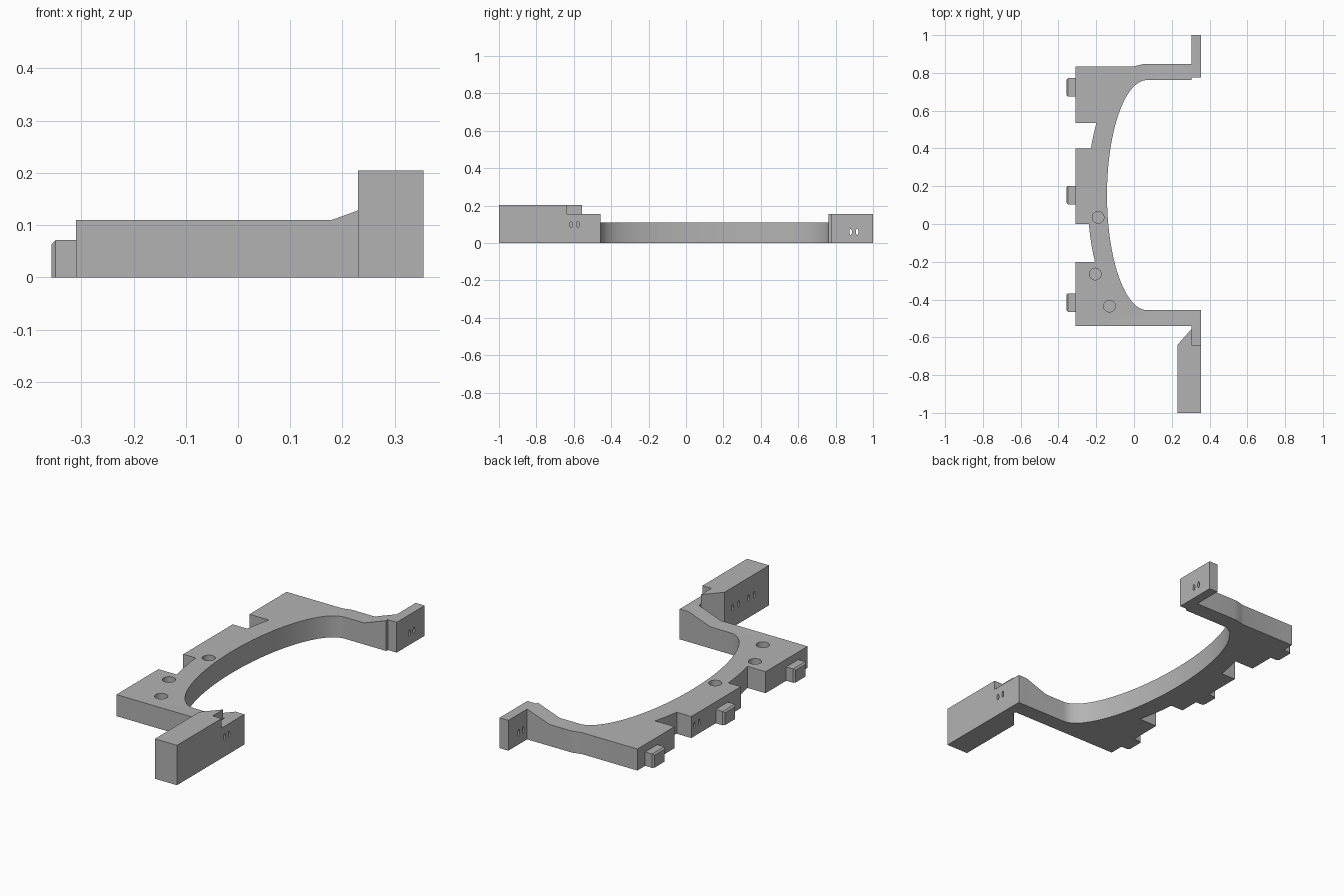
import bpy, bmesh, math
from mathutils import Matrix

if "Cube" in bpy.data.objects:
    bpy.data.objects.remove(bpy.data.objects["Cube"])

grey = bpy.data.materials.new("plain grey")
grey.diffuse_color = (0.45, 0.45, 0.45, 1)
grey.use_nodes = True
grey.node_tree.nodes["Principled BSDF"].inputs["Base Color"].default_value = grey.diffuse_color


def prism(name, pts, lo, hi, axis="z"):
    """Extrude a closed profile: (x, y) along z, (x, z) along y, or (y, z) along x."""
    place = {"z": lambda a, b, h: (a, b, h),
             "y": lambda a, b, h: (a, h, b),
             "x": lambda a, b, h: (h, a, b)}[axis]
    bm = bmesh.new()
    low = [bm.verts.new(place(a, b, lo)) for a, b in pts]
    high = [bm.verts.new(place(a, b, hi)) for a, b in pts]
    bm.faces.new(low)
    bm.faces.new(high)
    n = len(pts)
    for i in range(n):
        j = (i + 1) % n
        bm.faces.new((low[i], low[j], high[j], high[i]))
    bmesh.ops.recalc_face_normals(bm, faces=bm.faces)
    me = bpy.data.meshes.new(name)
    bm.to_mesh(me)
    bm.free()
    me.materials.append(grey)
    ob = bpy.data.objects.new(name, me)
    bpy.context.collection.objects.link(ob)
    return ob


def oval(cx, cy, rx, ry, n=24):
    return [(cx + rx * math.cos(2 * math.pi * i / n),
             cy + ry * math.sin(2 * math.pi * i / n)) for i in range(n)]


def cut(target, cutter):
    cutter.hide_render = True
    mod = target.modifiers.new("cut", "BOOLEAN")
    mod.operation = "DIFFERENCE"
    mod.solver = "EXACT"
    mod.object = cutter
    bpy.context.view_layer.objects.active = target
    bpy.ops.object.modifier_apply(modifier=mod.name)
    bpy.data.objects.remove(cutter)


MID = 0.153


def arc(y, offset=0.0):
    """x of the elliptical inner edge at a given y."""
    return 0.069 - 0.212 * math.sqrt(max(0, 1 - ((y - MID) / 0.609) ** 2)) - offset


# Bracket outline: front block, curved opening, rear tab, notched left edge
plan = [(-0.31, -0.54), (0.305, -0.54), (0.305, -0.555), (0.23, -0.64),
        (0.23, -1), (0.355, -1), (0.355, -0.456)]
STEPS = 48
for i in range(STEPS + 1):
    t = math.pi * i / STEPS
    plan.append((0.069 - 0.212 * math.sin(t), MID - 0.609 * math.cos(t)))
plan += [(0.305, 0.762), (0.305, 0.775), (0.355, 0.775), (0.355, 1), (0.305, 1),
         (0.305, 0.848), (0.07, 0.848), (0.045, 0.846), (0.02, 0.839), (0, 0.835),
         (-0.31, 0.835), (-0.31, 0.535)]
plan += [(arc(0.535 - 0.135 * i / 5, 0.103), 0.535 - 0.135 * i / 5) for i in range(6)]
plan += [(-0.31, 0.4), (-0.31, 0)]
plan += [(arc(-0.2 * i / 5, 0.103), -0.2 * i / 5) for i in range(6)]
plan += [(-0.31, -0.2)]
bracket = prism("bracket", plan, 0, 0.204)

# Lower the plate, slope the arms up to their ends, and step the front block
top = [(-1, 0.11), (0.18, 0.11), (0.305, 0.155), (1, 0.155), (1, 0.5), (-1, 0.5)]
cut(bracket, prism("top_cutter", top, -0.545, 1.3, "y"))
step = [(0.305, -0.64), (0.6, -0.64), (0.6, -0.5), (0.305, -0.5)]
cut(bracket, prism("step_cutter", step, 0.155, 0.5))

# Round blind holes in the plate
for x, y in ((-0.19, 0.035), (-0.205, -0.265), (-0.13, -0.435)):
    cut(bracket, prism("hole_cutter", oval(x, y, 0.031, 0.031, 32), 0.06, 0.3))

# Small oval slots: y, z, and the x range they reach through
slots = [(0.88, 0.06, 0.2, 0.5), (0.915, 0.06, 0.2, 0.5),
         (-0.615, 0.1, 0.315, 0.5), (-0.578, 0.1, 0.315, 0.5),
         (0.375, 0.055, -0.5, -0.27), (0.335, 0.055, -0.5, -0.27)]
slots += [(y, 0.1, 0.1, 0.27) for y in (-0.705, -0.755, -0.835, -0.88)]
for y, z, x0, x1 in slots:
    cut(bracket, prism("slot_cutter", oval(y, z, 0.007, 0.017, 16), x0, x1, "x"))

# Left locating tabs with chamfered outer top and side edges
for i, y in enumerate((0.723, 0.153, -0.416)):
    w = 0.049
    outline = [(-0.31, y + w), (-0.349, y + w), (-0.357, y + w - 0.008),
               (-0.357, y - w + 0.008), (-0.349, y - w), (-0.31, y - w)]
    tab = prism(f"locating_tab_{i + 1}", outline, 0, 0.071)
    bevel = [(-0.349, 0.071), (-0.357, 0.063), (-0.4, 0.063), (-0.4, 0.1), (-0.349, 0.1)]
    cut(tab, prism("chamfer_cutter", bevel, y - 0.1, y + 0.1, "y"))

# Smooth the curved walls only
bpy.ops.object.select_all(action="DESELECT")
bracket.select_set(True)
bpy.context.view_layer.objects.active = bracket
bpy.ops.object.shade_smooth_by_angle(angle=math.radians(25))
